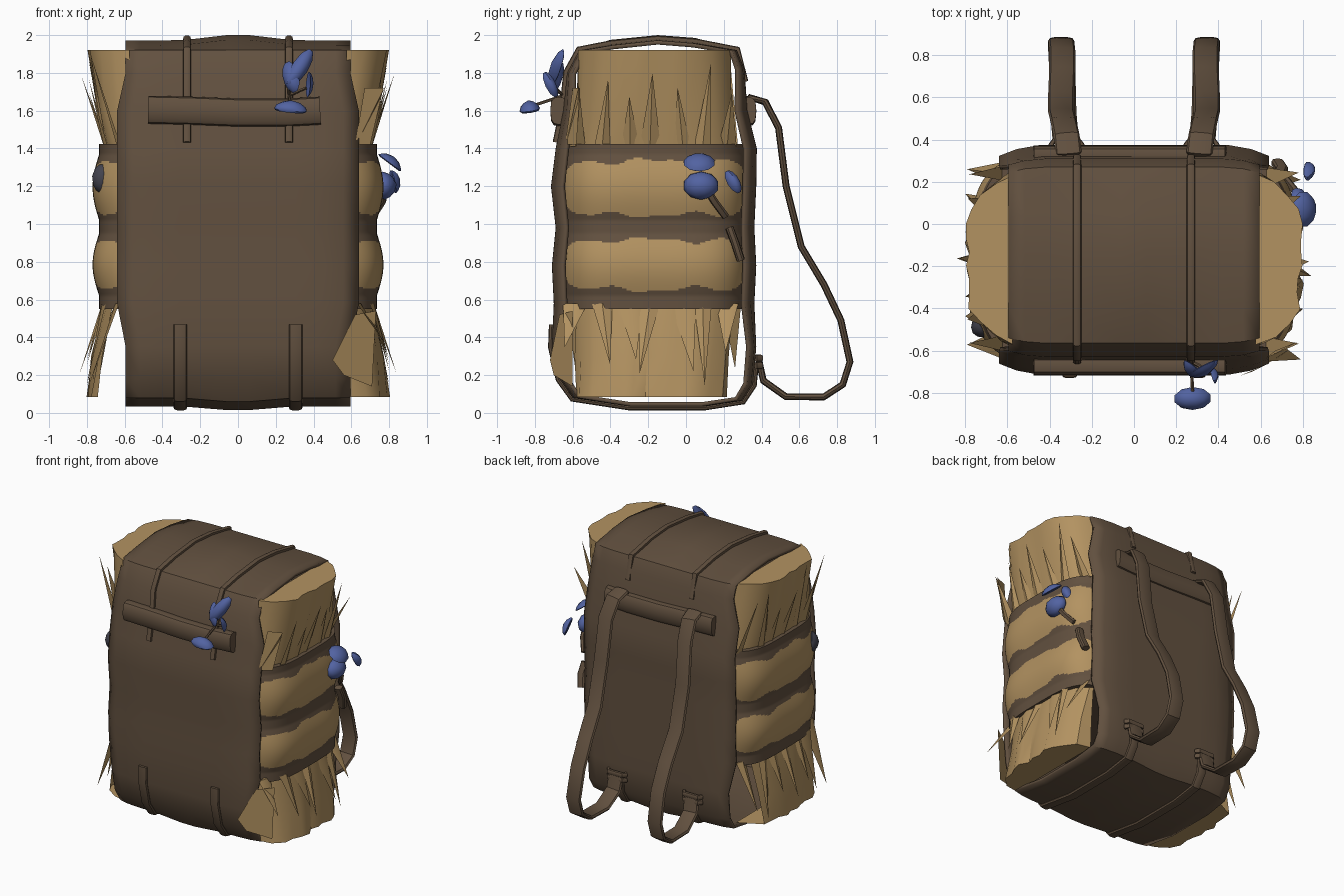
import bpy, bmesh, math, random
from mathutils import Vector

if "Cube" in bpy.data.objects:
    bpy.data.objects.remove(bpy.data.objects["Cube"])
random.seed(4)

def material(name, rgb):
    m = bpy.data.materials.new(name)
    m.diffuse_color = (*rgb, 1)
    m.use_nodes = True
    m.node_tree.nodes["Principled BSDF"].inputs["Base Color"].default_value = m.diffuse_color
    return m

BROWN = material("brown_leather", (0.122, 0.081, 0.050))
STRAW = material("straw", (0.45, 0.29, 0.12))
BLUE = material("blue_petal", (0.085, 0.125, 0.36))
SLATE = material("dark_slate", (0.055, 0.055, 0.075))

def finish(name, bm, mats, rule=None, normals=True):
    if normals:
        bmesh.ops.recalc_face_normals(bm, faces=bm.faces)
    if rule:
        for f in bm.faces:
            f.material_index = rule(f.calc_center_median())
    me = bpy.data.meshes.new(name)
    bm.to_mesh(me)
    bm.free()
    for m in mats:
        me.materials.append(m)
    ob = bpy.data.objects.new(name, me)
    bpy.context.collection.objects.link(ob)
    return ob

def skin(bm, rings, caps=True):
    rows = [[bm.verts.new(p) for p in r] for r in rings]
    n = len(rows[0])
    for a, b in zip(rows, rows[1:]):
        for i in range(n):
            j = (i + 1) % n
            bm.faces.new((a[i], a[j], b[j], b[i]))
    if caps:
        bm.faces.new(rows[0][::-1])
        bm.faces.new(rows[-1])

def ring(z, hx, yc, hy, n, jit=0.0):
    """Rounded-rectangle section of the bundle."""
    out = []
    for i in range(n):
        t = 2 * math.pi * (i + 0.5) / n
        c, s = math.cos(t), math.sin(t)
        r = (c ** 4 + s ** 4) ** -0.25 * (1 + random.uniform(-jit, jit))
        out.append((hx * r * c, yc + hy * r * s, z))
    return out

def sweep(name, pts, side, w, t, mat, k=10):
    """Rounded strap or rod along a path; w and t are half width and half thickness."""
    pts = [Vector(p) for p in pts]
    rings = []
    for i, p in enumerate(pts):
        d = (pts[min(i + 1, len(pts) - 1)] - pts[max(i - 1, 0)]).normalized()
        s = Vector(side)
        s = (s - d * s.dot(d)).normalized()
        nrm = d.cross(s)
        r = []
        for a in range(k):
            c, q = math.cos(2 * math.pi * a / k), math.sin(2 * math.pi * a / k)
            r.append(p + s * w * math.copysign(abs(c) ** 0.7, c)
                     + nrm * t * math.copysign(abs(q) ** 0.7, q))
        rings.append(r)
    bm = bmesh.new()
    skin(bm, rings)
    return finish(name, bm, [mat])

# Middle of the bundle: brown bands with straw patches on both sides
def bulge(z):
    return max(math.sin(math.pi * (z - c0) / (c1 - c0)) if c0 < z < c1 else 0
               for c0, c1 in ((0.62, 0.95), (1.02, 1.37)))

def patch(c):
    if abs(c.x) < 0.5:
        return 0
    wave = 0.012 * math.sin(13 * c.y + 1) + 0.008 * math.sin(29 * c.y)
    for zc, hz in ((0.785, 0.13), (1.19, 0.142)):
        dx = max(abs(c.y + 0.165) - 0.47 + 0.08, 0)
        dz = max(abs(c.z - zc) - hz + wave + 0.08, 0)
        if math.hypot(dx, dz) < 0.08:
            return 1
    return 0

bm = bmesh.new()
skin(bm, [ring(z, 0.735 + 0.035 * bulge(z), -0.165, 0.515 + 0.01 * bulge(z), 280)
          for z in [0.55 + 0.009 * i for i in range(98)]])
finish("bundle_middle", bm, [BROWN, STRAW], patch)

# Flared straw ends, hollow where the leather wrap covers them
def hollow(bm, x):
    for s in (-1, 1):
        bmesh.ops.bisect_plane(bm, geom=bm.verts[:] + bm.edges[:] + bm.faces[:],
                               plane_co=(s * x, 0, 0), plane_no=(1, 0, 0))
    bmesh.ops.recalc_face_normals(bm, faces=bm.faces)
    bmesh.ops.delete(bm, geom=[f for f in bm.faces if abs(f.calc_center_median().x) < x - 0.001],
                     context='FACES')

bm = bmesh.new()
skin(bm, [ring(1.40, 0.70, -0.165, 0.49, 44), ring(1.6, 0.74, -0.165, 0.46, 44, 0.015),
          ring(1.92, 0.785, -0.165, 0.435, 44, 0.025)])
hollow(bm, 0.575)
finish("straw_top", bm, [STRAW], normals=False)

bm = bmesh.new()
skin(bm, [ring(0.085, 0.79, -0.185, 0.44, 44, 0.03), ring(0.3, 0.765, -0.175, 0.45, 44, 0.02),
          ring(0.57, 0.71, -0.165, 0.48, 44)])
hollow(bm, 0.575)
# Open corners on the left of the lower straw
gap = [f for f in bm.faces if -0.73 < f.calc_center_median().x < -0.5
       and abs(f.calc_center_median().y + 0.18) > 0.3]
bmesh.ops.delete(bm, geom=gap, context='FACES')
finish("straw_bottom", bm, [STRAW], normals=False)

# Loose straw blades
bm = bmesh.new()
def blade(base, tip, w):
    b, t = Vector(base), Vector(tip)
    s = Vector((0, w, 0))
    o = Vector((math.copysign(0.02, b.x), 0, 0))
    v = [bm.verts.new(p) for p in (b - s, b + s, b + o, t)]
    for f in ((0, 1, 2), (0, 2, 3), (2, 1, 3), (1, 0, 3)):
        bm.faces.new([v[i] for i in f])

for sx in (-1, 1):
    for i in range(7):
        y = -0.57 + 0.133 * i + random.uniform(-0.03, 0.03)
        edge = 0.07 if abs(y + 0.165) > 0.33 else 0
        out = 0.045 if i % 3 == 0 else 0.005
        blade((sx * (0.69 - edge), y, 1.41),
              (sx * (0.785 - edge * 0.7 + out), y + random.uniform(-0.05, 0.05),
               random.uniform(1.65, 1.92)), random.uniform(0.03, 0.06))
        blade((sx * (0.70 - edge), y, 0.58),
              (sx * (0.795 - edge * 0.7 + out), y + random.uniform(-0.07, 0.07),
               random.uniform(0.12, 0.36)), random.uniform(0.04, 0.075))
# Straw flaps by the front right corners
for pts in (((0.5, -0.72, 0.28), (0.62, -0.67, 0.52), (0.73, -0.6, 0.54), (0.71, -0.6, 0.14), (0.56, -0.70, 0.2)),
            ((0.62, -0.64, 1.42), (0.70, -0.58, 1.42), (0.77, -0.56, 1.72), (0.67, -0.6, 1.72))):
    bm.faces.new([bm.verts.new(p) for p in pts])
finish("straw_blades", bm, [STRAW])

# Leather wrap: closed loop in y-z, spread across x
PROF = [(0.05, 1.985), (-0.15, 2.0), (-0.4, 1.975), (-0.565, 1.92), (-0.63, 1.8), (-0.65, 1.6),
        (-0.69, 1.4), (-0.715, 1.2), (-0.69, 0.98), (-0.71, 0.78), (-0.70, 0.58), (-0.71, 0.35),
        (-0.67, 0.18), (-0.60, 0.06), (-0.3, 0.015), (0.1, 0.015), (0.3, 0.045), (0.355, 0.15),
        (0.372, 0.35), (0.362, 0.58), (0.372, 0.78), (0.362, 0.98), (0.372, 1.2), (0.375, 1.4),
        (0.325, 1.6), (0.31, 1.82), (0.27, 1.92)]

def wrap_point(x, y, z, push=0.0):
    a = abs(x)
    k = 0 if a < 0.42 else (a - 0.42) / 0.2
    low = 0.028 * min(max(a - 0.06, 0) / 0.24, 1)
    z2 = z - low if z > 1.93 else z + low * 0.7 if z < 0.1 else z
    o = Vector((0, y + 0.165, (z - 1) * 0.55)).normalized() * push
    return Vector((x, -0.165 + (y + 0.165) * (1 - 0.08 * k * k), z2)) + o

bm = bmesh.new()
xs = [-1, -0.87, -0.7, -0.48, -0.1, 0.1, 0.48, 0.7, 0.87, 1]
skin(bm, [[wrap_point(u * (0.64 if 0.5 < z < 1.8 else 0.595), y, z) for y, z in PROF] for u in xs], caps=False)
wrap = finish("leather_wrap", bm, [BROWN])
mod = wrap.modifiers.new("thickness", 'SOLIDIFY')
mod.thickness = 0.022
mod.offset = -1

# Cords over the top and under the base
for sx in (-1, 1):
    x = 0.27 * sx
    sweep("top_cord", [wrap_point(x, y, z, 0.006) for y, z in [(0.31, 1.75), (0.27, 1.92)] + PROF[:6] + [(-0.685, 1.43)]],
          (1, 0, 0), 0.02, 0.016, BROWN)
    sweep("bottom_cord", [wrap_point(x * 1.13, y, z, 0.006) for y, z in [(-0.705, 0.47)] + PROF[11:18] + [(0.365, 0.26)]],
          (1, 0, 0), 0.036, 0.016, BROWN)

# Leather rolls at front and back
for name, y in (("front_roll", -0.672), ("back_roll", 0.326)):
    sweep(name, [(-0.475, y, 1.605), (-0.25, y, 1.60), (0, y, 1.59), (0.25, y, 1.59), (0.435, y, 1.60)],
          (0, 0, 1), 0.074, 0.046, BROWN, 12)

# Shoulder straps and their loops
STRAP = [(0.31, 0.30, 1.60), (0.31, 0.34, 1.67), (0.32, 0.42, 1.645), (0.335, 0.49, 1.51), (0.345, 0.53, 1.2),
         (0.345, 0.61, 0.88), (0.34, 0.73, 0.68), (0.34, 0.82, 0.49), (0.345, 0.868, 0.27), (0.345, 0.83, 0.15),
         (0.34, 0.73, 0.085), (0.335, 0.53, 0.085), (0.325, 0.41, 0.17), (0.32, 0.385, 0.28)]
for s in (-1, 1):
    sweep("shoulder_strap", [(s * x, y, z) for x, y, z in STRAP], (1, 0, 0), 0.062, 0.019, BROWN)
    for z in (0.25, 0.29):
        sweep("strap_loop", [(s * 0.32 - 0.075, 0.37, z), (s * 0.32 - 0.06, 0.395, z),
                             (s * 0.32 + 0.06, 0.395, z), (s * 0.32 + 0.075, 0.37, z)],
              (0, 0, 1), 0.018, 0.014, BROWN)

# Side peg and flower stems
sweep("side_peg", [(0.69, 0.23, 0.98), (0.70, 0.26, 0.90), (0.68, 0.29, 0.81)], (0, 1, 0), 0.022, 0.03, BROWN)
sweep("side_stem", [(0.72, 0.21, 1.04), (0.77, 0.15, 1.12), (0.78, 0.1, 1.2)], (0, 1, 0), 0.02, 0.015, BROWN, 6)
for tip in ((0.28, -0.83, 1.62), (0.36, -0.70, 1.72), (0.27, -0.69, 1.72)):
    sweep("front_stem", [(0.27, -0.65, 1.68), tip], (0.1, 0.3, 1), 0.008, 0.008, BROWN, 6)

# Petals: flattened balls turned to face a direction
def petal(name, loc, normal, along, ra, rb, mat, thick=0.02):
    n = Vector(normal).normalized()
    a = Vector(along)
    a = (a - n * a.dot(n)).normalized()
    b = n.cross(a)
    bm = bmesh.new()
    bmesh.ops.create_icosphere(bm, subdivisions=2, radius=1)
    for v in bm.verts:
        c = v.co.copy()
        cup = 0.02 * (c.x * c.x + c.y * c.y)
        v.co = Vector(loc) + a * c.x * ra + b * c.y * rb + n * (c.z * thick - cup)
    finish(name, bm, [mat])

petal("side_petal", (0.79, 0.08, 1.205), (1, 0, 0.1), (0, 1, 0), 0.095, 0.075, BLUE, 0.05)
petal("side_petal", (0.815, 0.07, 1.34), (0.6, 0, 0.8), (0, 1, 0), 0.085, 0.075, BLUE)
petal("side_petal", (0.84, 0.255, 1.23), (1, 0.3, 0.35), (0, -0.5, 1), 0.07, 0.035, BLUE)
petal("front_petal", (0.28, -0.83, 1.625), (0.1, -0.15, 1), (1, 0, 0), 0.09, 0.055, BLUE, 0.03)
petal("front_petal", (0.335, -0.70, 1.83), (0.3, -0.8, 0.1), (0.75, 0, 1), 0.12, 0.045, BLUE)
petal("front_petal", (0.27, -0.70, 1.78), (-0.5, -0.7, 0.1), (-0.5, 0, 1), 0.09, 0.05, BLUE)
petal("front_petal", (0.39, -0.71, 1.74), (1, 0.4, 0.1), (0.5, -0.3, 1), 0.075, 0.03, BLUE, 0.01)
petal("left_flower", (-0.74, -0.5, 1.24), (-1, -0.7, 0), (0, 0, 1), 0.08, 0.055, SLATE, 0.03)

# Smooth shading with sharp edges kept
for ob in bpy.data.objects:
    ob.select_set(True)
    bpy.context.view_layer.objects.active = ob
bpy.ops.object.shade_smooth_by_angle(angle=math.radians(35))
